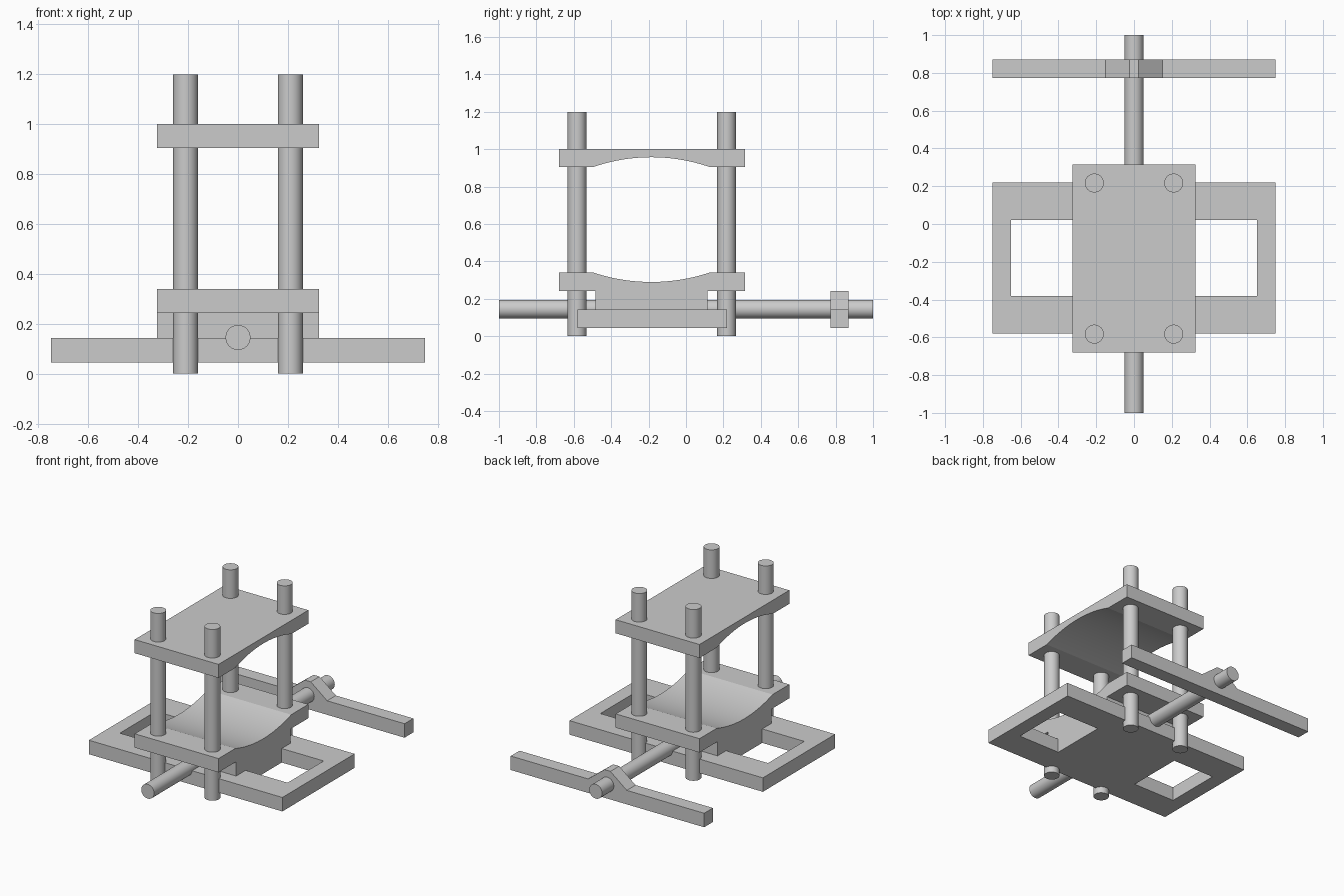
import bpy, bmesh, math
from mathutils import Vector, Matrix

if "Cube" in bpy.data.objects:
    bpy.data.objects.remove(bpy.data.objects["Cube"])

steel = bpy.data.materials.new("plain_grey")
steel.diffuse_color = (0.6, 0.6, 0.6, 1)
steel.use_nodes = True
steel.node_tree.nodes["Principled BSDF"].inputs["Base Color"].default_value = steel.diffuse_color


def finish(name, bm):
    bmesh.ops.recalc_face_normals(bm, faces=bm.faces[:])
    me = bpy.data.meshes.new(name)
    bm.to_mesh(me)
    bm.free()
    ob = bpy.data.objects.new(name, me)
    bpy.context.collection.objects.link(ob)
    me.materials.append(steel)
    bpy.ops.object.select_all(action='DESELECT')
    ob.select_set(True)
    bpy.context.view_layer.objects.active = ob
    bpy.ops.object.shade_smooth_by_angle(angle=math.radians(15))
    return ob


def extrude(name, points, direction):
    """Closed prism from one outline and an extrusion vector."""
    bm = bmesh.new()
    face = bm.faces.new([bm.verts.new(p) for p in points])
    res = bmesh.ops.extrude_face_region(bm, geom=[face], use_keep_orig=True)
    verts = [g for g in res["geom"] if isinstance(g, bmesh.types.BMVert)]
    bmesh.ops.translate(bm, verts=verts, vec=Vector(direction))
    return finish(name, bm)


def rod(name, loc, radius, length, rot=None):
    bm = bmesh.new()
    mat = Matrix.Translation(loc) @ (rot or Matrix())
    bmesh.ops.create_cone(bm, cap_ends=True, segments=48, radius1=radius,
                          radius2=radius, depth=length, matrix=mat)
    return finish(name, bm)


def arc(z_edge, z_mid, y_mid=-0.185, half=0.31, n=32):
    """Shallow circular arc in y-z, running from low y to high y."""
    h = z_mid - z_edge
    r = (half * half + h * h) / (2 * abs(h))
    s = 1 if h > 0 else -1
    a = math.asin(half / r)
    pts = []
    for i in range(n + 1):
        t = -a + 2 * a * i / n
        pts.append((y_mid + r * math.sin(t), z_mid - s * r * (1 - math.cos(t))))
    return pts


W = 0.325                      # half width of the clamp plates
Y0, Y1 = -0.68, 0.315          # plate front and back

# Upper clamp plate with arched underside
upper = [(Y1, 0.905), (Y1, 1.0), (Y0, 1.0), (Y0, 0.905)] + arc(0.905, 0.957)
extrude("upper_clamp_plate", [(-W, y, z) for y, z in upper], (2 * W, 0, 0))

# Lower saddle with dished top and its stepped pedestal
lower = [(Y1, 0.34), (Y1, 0.243), (0.115, 0.243), (0.115, 0.143),
         (-0.485, 0.143), (-0.485, 0.243), (Y0, 0.243), (Y0, 0.34)] + arc(0.34, 0.29)
extrude("lower_saddle", [(-W, y, z) for y, z in lower], (2 * W, 0, 0))

# Base frame: one slab with two rectangular openings
bm = bmesh.new()
xs = [-0.75, -0.65, -W, W, 0.65, 0.75]
ys = [-0.58, -0.38, 0.02, 0.22]
grid = [[bm.verts.new((x, y, 0.045)) for y in ys] for x in xs]
for i in range(5):
    for j in range(3):
        if j == 1 and i in (1, 3):
            continue
        bm.faces.new([grid[i][j], grid[i + 1][j], grid[i + 1][j + 1], grid[i][j + 1]])
res = bmesh.ops.extrude_face_region(bm, geom=bm.faces[:], use_keep_orig=True)
bmesh.ops.translate(bm, vec=(0, 0, 0.098),
                    verts=[g for g in res["geom"] if isinstance(g, bmesh.types.BMVert)])
# drop any interior walls left between neighbouring cells
bmesh.ops.delete(bm, geom=[e for e in bm.edges if False], context='EDGES')
finish("base_frame", bm)

# Four upright posts
for x, sx in ((-0.21, "left"), (0.21, "right")):
    for y, sy in ((-0.583, "front"), (0.217, "back")):
        rod(f"{sy}_{sx}_post", (x, y, 0.6), 0.05, 1.2)

# Long horizontal shaft along y
rod("shaft", (0, 0, 0.145), 0.05, 2.0, Matrix.Rotation(math.pi / 2, 4, 'X'))

# Cross handle with a raised hub around the shaft
handle = [(-0.75, 0.045), (0.75, 0.045), (0.75, 0.143), (0.15, 0.143),
          (0.023, 0.242), (-0.023, 0.242), (-0.15, 0.143), (-0.75, 0.143)]
extrude("cross_handle", [(x, 0.773, z) for x, z in handle], (0, 0.097, 0))
